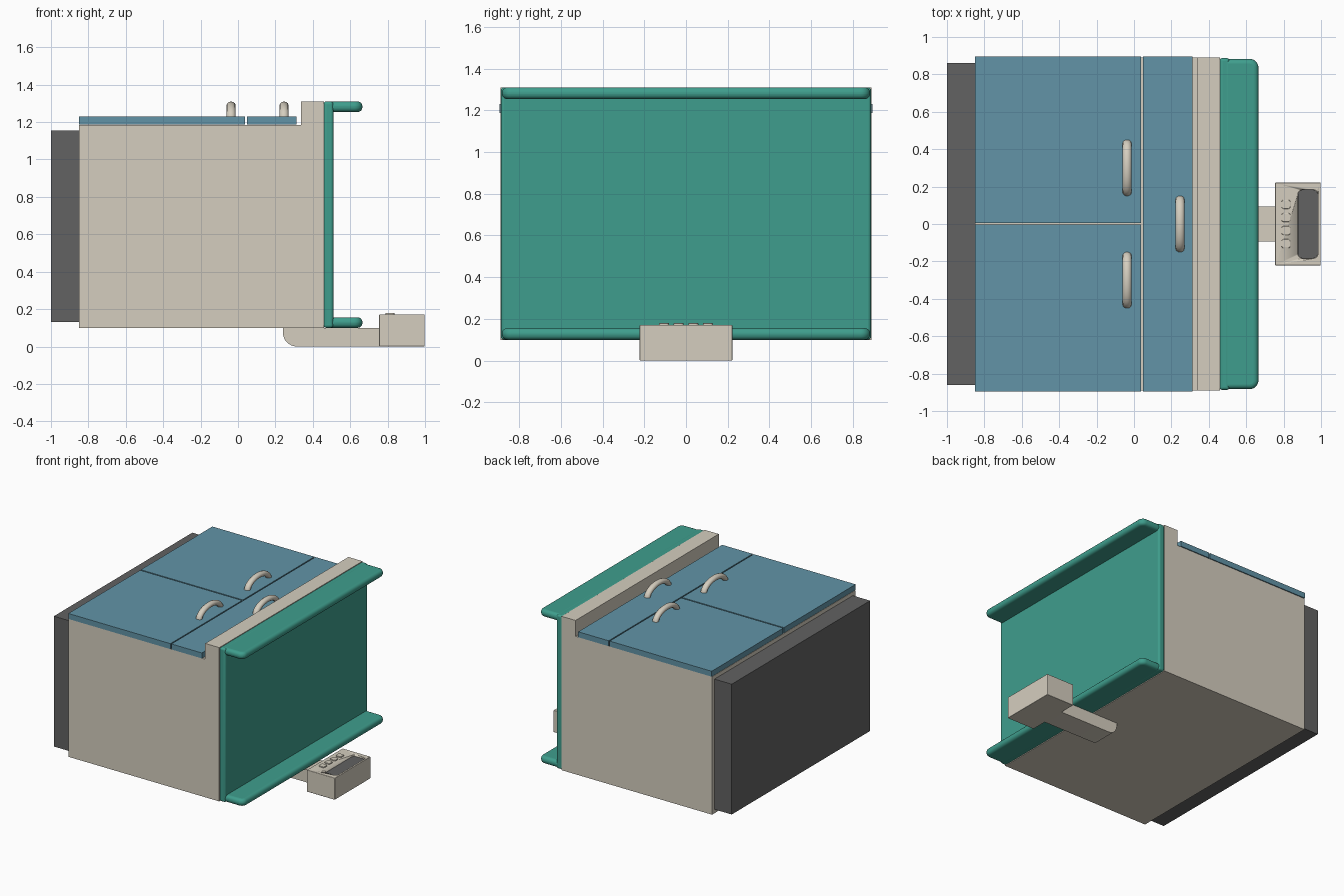
import bpy, bmesh, math
from mathutils import Vector

cube = bpy.data.objects.get("Cube")
if cube:
    bpy.data.objects.remove(cube, do_unlink=True)


def material(name, rgb):
    """Flat material from 0-255 display values."""
    linear = [((c / 255 + 0.055) / 1.055) ** 2.4 for c in rgb] + [1]
    m = bpy.data.materials.new(name)
    m.use_nodes = True
    m.diffuse_color = linear
    m.node_tree.nodes["Principled BSDF"].inputs["Base Color"].default_value = linear
    return m


BEIGE = material("warm beige", (213, 206, 191))
BLUE = material("slate blue", (98, 148, 167))
TEAL = material("teal", (63, 158, 141))
GREY = material("dark grey", (98, 98, 98))


def smooth(ob):
    bpy.ops.object.select_all(action='DESELECT')
    ob.select_set(True)
    bpy.context.view_layer.objects.active = ob
    bpy.ops.object.shade_smooth_by_angle(angle=math.radians(35))


def box(name, mat, x, y, z, pick=None, corner=0.0, bevel=0.0):
    """Box from ranges; picked edges get a large rounding, then all sharp edges a small one."""
    bm = bmesh.new()
    bmesh.ops.create_cube(bm, size=1)
    for v in bm.verts:
        v.co = Vector([lo + (c + 0.5) * (hi - lo) for c, (lo, hi) in zip(v.co, (x, y, z))])
    if pick:
        edges = [e for e in bm.edges if pick(e)]
        bmesh.ops.bevel(bm, geom=edges, offset=corner, segments=8, profile=0.5, affect='EDGES')
    me = bpy.data.meshes.new(name)
    bm.to_mesh(me)
    bm.free()
    me.materials.append(mat)
    ob = bpy.data.objects.new(name, me)
    bpy.context.collection.objects.link(ob)
    if bevel:
        mod = ob.modifiers.new("Rounding", 'BEVEL')
        mod.width, mod.segments = bevel, 5
        mod.limit_method, mod.angle_limit = 'ANGLE', math.radians(40)
    if pick or bevel:
        smooth(ob)
    return ob


def upright(e):
    a, b = e.verts
    return abs(a.co.z - b.co.z) > 1e-4


def outer_upright(e):
    return upright(e) and e.verts[0].co.x > 0.6


# Cabinet body, back panel and front frame
W = (-0.89, 0.89)
box("cabinet_body", BEIGE, (-0.85, 0.34), W, (0.10, 1.185))
box("back_panel", GREY, (-1.0, -0.85), (-0.86, 0.86), (0.13, 1.155))
box("front_frame", BEIGE, (0.338, 0.46), W, (0.10, 1.31))

# Lids with narrow gaps between them
LID_Z = (1.187, 1.23)
box("left_lid", BLUE, (-0.85, 0.038), (0.006, 0.895), LID_Z)
box("right_lid", BLUE, (-0.85, 0.038), (-0.895, -0.004), LID_Z)
box("long_lid", BLUE, (0.047, 0.312), (-0.895, 0.895), LID_Z)

# Teal channel: plate with a rounded lip at top and bottom
box("channel_plate", TEAL, (0.457, 0.51), (-0.887, 0.887), (0.10, 1.31), bevel=0.015)
for name, z in (("top_lip", (1.254, 1.31)), ("bottom_lip", (0.10, 0.156))):
    box(name, TEAL, (0.475, 0.665), (-0.882, 0.882), z, outer_upright, 0.045, 0.025)


# Arched lid handles
def handle(name, x, y):
    cu = bpy.data.curves.new(name, 'CURVE')
    cu.dimensions = '3D'
    cu.bevel_depth, cu.bevel_resolution = 0.02, 4
    sp = cu.splines.new('POLY')
    steps = 20
    sp.points.add(steps)
    for i, p in enumerate(sp.points):
        a = math.pi * i / steps
        p.co = (0, 0.132 * math.cos(a), 0.07 * math.sin(a), 1)
    cu.materials.append(BEIGE)
    ob = bpy.data.objects.new(name, cu)
    ob.location = (x, y, 1.22)
    ob.scale.x = 1.2
    bpy.context.collection.objects.link(ob)
    bpy.ops.object.select_all(action='DESELECT')
    ob.select_set(True)
    bpy.context.view_layer.objects.active = ob
    bpy.ops.object.convert(target='MESH')
    smooth(bpy.context.object)


handle("left_lid_handle", -0.037, 0.3)
handle("right_lid_handle", -0.037, -0.3)
handle("long_lid_handle", 0.246, 0.0)

# Control arm with a rounded lower inner end
box("control_arm", BEIGE, (0.24, 0.76), (-0.094, 0.094), (0.0, 0.10),
    lambda e: all(v.co.x < 0.3 and v.co.z < 0.01 for v in e.verts), 0.075)

# Control box with a recessed display
control = box("control_box", BEIGE, (0.755, 0.998), (-0.222, 0.222), (0.0, 0.172), bevel=0.004)
cutter = box("display_cutter", GREY, (0.875, 0.985), (-0.185, 0.185), (0.147, 0.25), upright, 0.03)
cutter.hide_render = True
cutter.hide_set(True)
cut = control.modifiers.new("Display recess", 'BOOLEAN')
cut.operation, cut.object, cut.solver = 'DIFFERENCE', cutter, 'EXACT'
box("display", GREY, (0.876, 0.984), (-0.184, 0.184), (0.14, 0.16), upright, 0.03)

# Row of four push buttons
for i in range(4):
    y = (i - 1.5) * 0.07
    box(f"button_{i + 1}", BEIGE, (0.788, 0.837), (y - 0.024, y + 0.024), (0.165, 0.18),
        upright, 0.014, 0.003)
